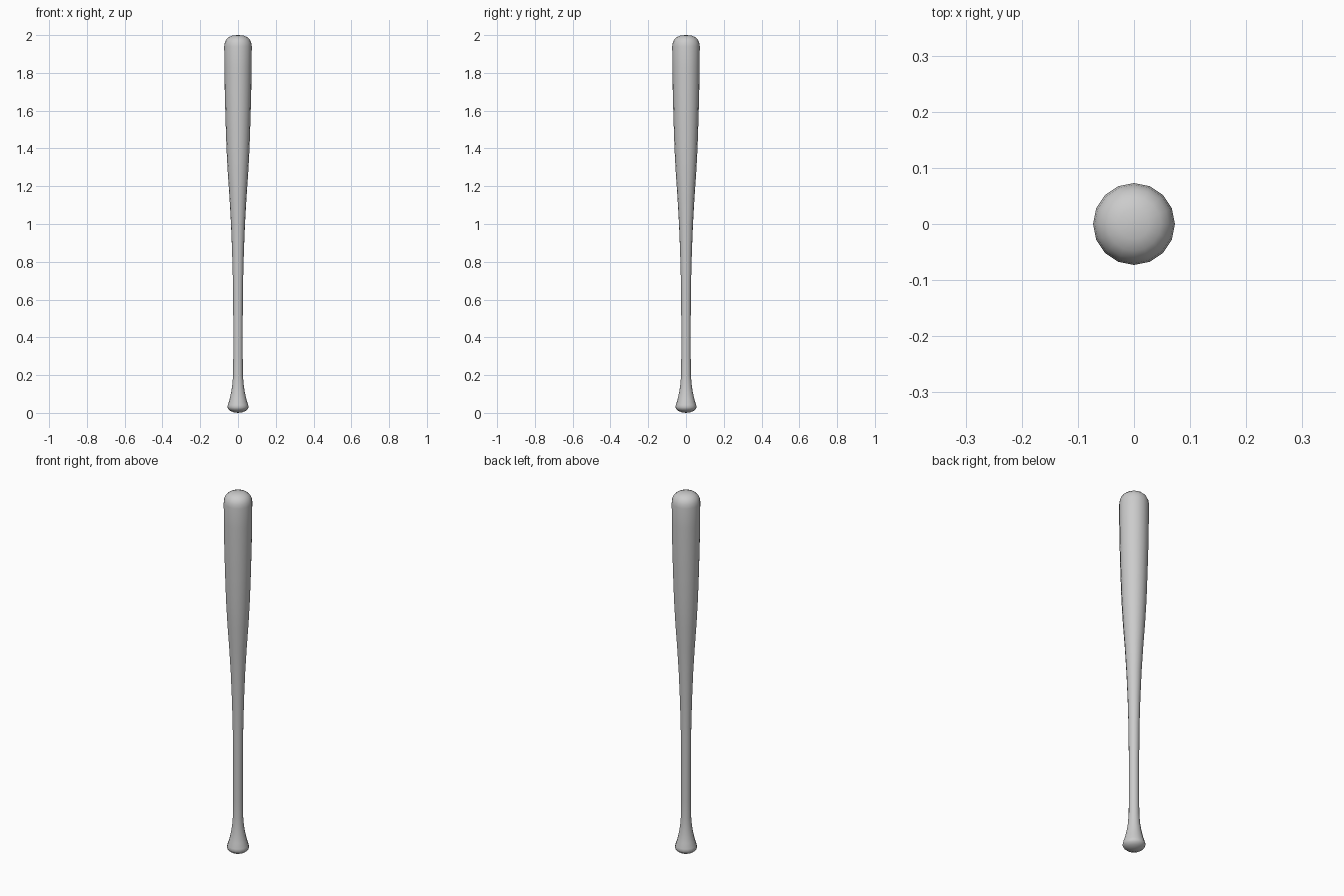
import bpy
import bmesh
from math import cos, sin, pi

cube = bpy.data.objects.get("Cube")
if cube:
    bpy.data.objects.remove(cube, do_unlink=True)

SIDES = 16

# Single plain grey finish
grey = bpy.data.materials.new("plain grey")
grey.use_nodes = True
colour = (0.6, 0.6, 0.6, 1)
grey.diffuse_color = colour
grey.node_tree.nodes["Principled BSDF"].inputs["Base Color"].default_value = colour


def lathe(name, profile, material):
    """Spin (radius, height) rings around z, closing each end at a pole."""
    bm = bmesh.new()
    rings = []
    for r, z in profile:
        count = SIDES if r > 0 else 1
        rings.append([bm.verts.new((r * cos(2 * pi * i / SIDES), r * sin(2 * pi * i / SIDES), z))
                      for i in range(count)])
    for low, high in zip(rings, rings[1:]):
        for i in range(SIDES):
            j = (i + 1) % SIDES
            if len(low) == 1:
                bm.faces.new((low[0], high[j], high[i]))
            elif len(high) == 1:
                bm.faces.new((low[i], low[j], high[0]))
            else:
                bm.faces.new((low[i], low[j], high[j], high[i]))
    mesh = bpy.data.meshes.new(name)
    bm.to_mesh(mesh)
    bm.free()
    mesh.materials.append(material)
    mesh.shade_smooth()
    obj = bpy.data.objects.new(name, mesh)
    bpy.context.collection.objects.link(obj)
    return obj


# Rounded knob, flare, slim handle, taper and barrel
knob = [(0, 0), (0.022, 0.003), (0.04, 0.01), (0.052, 0.02), (0.056, 0.03), (0.054, 0.042)]
flare = [(0.045, 0.07), (0.036, 0.11), (0.03, 0.15), (0.026, 0.2)]
handle = [(0.025, 0.3), (0.025, 0.5), (0.027, 0.7), (0.031, 0.85)]
taper = [(0.037, 1.0), (0.045, 1.14), (0.054, 1.27), (0.061, 1.4)]
barrel = [(0.066, 1.55), (0.07, 1.7), (0.072, 1.83), (0.073, 1.94)]
tip = [(0.07, 1.96), (0.062, 1.977), (0.048, 1.99), (0.027, 1.998), (0, 2.0)]

lathe("bat", knob + flare + handle + taper + barrel + tip, grey)
